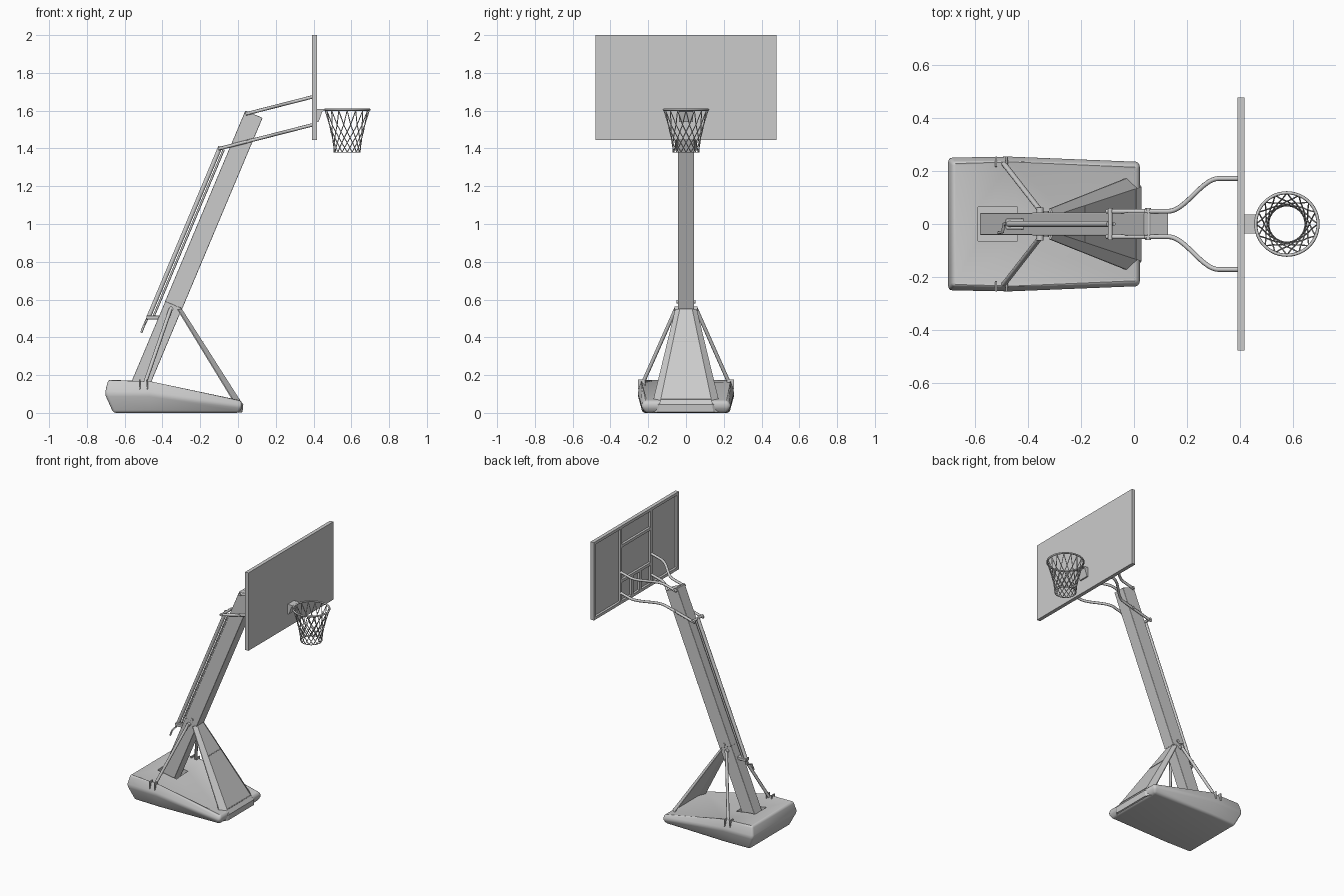
import bpy, bmesh, math
from mathutils import Vector

if "Cube" in bpy.data.objects:
    bpy.data.objects.remove(bpy.data.objects["Cube"], do_unlink=True)

grey = bpy.data.materials.new("light grey")
grey.use_nodes = True
COL = (0.6, 0.6, 0.6, 1)
grey.diffuse_color = COL
grey.node_tree.nodes["Principled BSDF"].inputs["Base Color"].default_value = COL


def add(name, data):
    ob = bpy.data.objects.new(name, data)
    bpy.context.collection.objects.link(ob)
    data.materials.append(grey)
    return ob


def activate(ob):
    bpy.ops.object.select_all(action='DESELECT')
    ob.select_set(True)
    bpy.context.view_layer.objects.active = ob


def loft(name, rings, bevel=0.0):
    """Closed solid through rings that all have the same point count."""
    bm = bmesh.new()
    vs = [[bm.verts.new(p) for p in r] for r in rings]
    n = len(vs[0])
    for a, b in zip(vs, vs[1:]):
        for i in range(n):
            j = (i + 1) % n
            bm.faces.new((a[i], a[j], b[j], b[i]))
    bm.faces.new(vs[0][::-1])
    bm.faces.new(vs[-1])
    bmesh.ops.recalc_face_normals(bm, faces=bm.faces)
    me = bpy.data.meshes.new(name)
    bm.to_mesh(me)
    bm.free()
    ob = add(name, me)
    if bevel:
        m = ob.modifiers.new("bevel", 'BEVEL')
        m.width, m.segments = bevel, 3
    return ob


def prism(name, profile, y0, y1, bevel=0.0):
    """Side profile in x and z, extruded across y."""
    return loft(name, [[(x, y, z) for x, z in profile] for y in (y0, y1)], bevel)


def box(name, x0, x1, y0, y1, z0, z1, bevel=0.0):
    return prism(name, [(x0, z0), (x1, z0), (x1, z1), (x0, z1)], y0, y1, bevel)


def tubes(name, paths, r, res=2, cyclic=False):
    """Round tubes swept along point paths."""
    cu = bpy.data.curves.new(name, 'CURVE')
    cu.dimensions = '3D'
    cu.bevel_depth, cu.bevel_resolution, cu.use_fill_caps = r, res, True
    for pts in paths:
        sp = cu.splines.new('POLY')
        sp.points.add(len(pts) - 1)
        for p, q in zip(sp.points, pts):
            p.co = (*q, 1)
        sp.use_cyclic_u = cyclic
    ob = add(name, cu)
    activate(ob)
    bpy.ops.object.convert(target='MESH')
    bpy.ops.object.shade_smooth_by_angle(angle=math.radians(50))
    return bpy.context.object


def outline(pts):
    """Mirror (x, half width, z) points into a closed plan ring."""
    return [(x, y, z) for x, y, z in pts] + [(x, -y, z) for x, y, z in pts[::-1]]


# Weighted base with a socket for the post
base = loft("base", [
    outline([(-0.66, 0.225, 0), (-0.46, 0.23, 0), (0.005, 0.215, 0)]),
    outline([(-0.705, 0.253, 0.10), (-0.47, 0.257, 0.10), (0.025, 0.24, 0.035)]),
    outline([(-0.688, 0.235, 0.175), (-0.46, 0.235, 0.175), (0.018, 0.22, 0.065)]),
], 0.014)
socket = box("socket_cutter", -0.59, -0.44, -0.065, 0.065, 0.10, 0.3)
socket.hide_render = True
cut = base.modifiers.new("socket", 'BOOLEAN')
cut.object, cut.operation = socket, 'DIFFERENCE'
activate(base)
for m in list(base.modifiers):
    bpy.ops.object.modifier_apply(modifier=m.name)
bpy.ops.object.shade_smooth_by_angle(angle=math.radians(30))
bpy.data.objects.remove(socket, do_unlink=True)

# Leaning post: lower sleeve and main beam
UP = Vector((0.388, 0.9217))
OUT = Vector((0.9217, -0.388))
FOOT = Vector((-0.56, 0.175))


def along(t, w):
    return tuple(FOOT + UP * t + OUT * w)


def post_part(name, t0, t1, w0, w1, y, bevel=0.003):
    return prism(name, [along(t0, w0), along(t0, w1), along(t1, w1), along(t1, w0)],
                 -y, y, bevel)


post_part("post_lower", -0.06, 0.47, 0, 0.097, 0.041)
post_part("post_upper", 0.45, 1.546, -0.001, 0.098, 0.043)

# Front guard panel: raised centre with folded-back sides
rings = []
for x, z, inner, outer, d in [(-0.30, 0.555, 0.032, 0.058, 0.018),
                              (0.012, 0.066, 0.135, 0.178, 0.03),
                              (0.028, 0.045, 0.14, 0.18, 0.03),
                              (0.024, 0.004, 0.143, 0.178, 0.03)]:
    bx, bz = x - d * 0.84, max(z - d * 0.54, 0.002)
    rings.append([(x, inner, z), (x, -inner, z), (bx, -outer, bz),
                  (bx - 0.006, -outer, bz), (x - 0.012, -inner, max(z - 0.006, 0.001)),
                  (x - 0.012, inner, max(z - 0.006, 0.001)),
                  (bx - 0.006, outer, bz), (bx, outer, bz)])
loft("guard_panel", rings)
for name, t, half in [("guard_seam_upper", 0.365, 0.068), ("guard_seam_lower", 0.985, 0.132)]:
    x, z = -0.30 + 0.312 * t, 0.555 - 0.489 * t
    tubes(name, [[(x, -half, z), (x, half, z)]], 0.0025)

# Side struts with foot brackets and post lugs
for side, s in (("left", 1), ("right", -1)):
    tubes(side + "_strut", [[(-0.495, s * 0.232, 0.15), (-0.355, s * 0.052, 0.555)]], 0.010)
    for i, x in enumerate((-0.525, -0.485)):
        box(f"{side}_strut_bracket_{i}", x, x + 0.008, s * 0.235 - 0.02, s * 0.235 + 0.02,
            0.125, 0.178, 0.003)
    tubes(side + "_strut_pin", [[(-0.53, s * 0.236, 0.15), (-0.47, s * 0.236, 0.15)]], 0.006)
    tubes(side + "_strut_lug", [[(-0.355, s * 0.035, 0.55), (-0.355, s * 0.062, 0.55)]], 0.013, 3)
    tubes(side + "_sleeve_bolt", [[(*along(0.47, 0.05)[:1], s * 0.03, along(0.47, 0.05)[1]),
                                   (*along(0.47, 0.05)[:1], s * 0.05, along(0.47, 0.05)[1])]], 0.01, 3)

# Curved lift arms, straight beside the post then splayed to the board


def arm(s, start, z_end):
    pts = [(start, s * 0.048, z_end - 0.255 * (0.395 - start))]
    for i in range(15):
        t = i / 14
        x = 0.13 + 0.19 * t
        y = 0.048 + 0.124 * (3 * t * t - 2 * t ** 3)
        pts.append((x, s * y, z_end - 0.255 * (0.395 - x)))
    return pts + [(0.395, s * 0.172, z_end)]


for side, s in (("left", 1), ("right", -1)):
    tubes(side + "_upper_arm", [arm(s, 0.04, 1.673)], 0.009)
    tubes(side + "_lower_arm", [arm(s, -0.105, 1.525)], 0.009)
for name, x, z in [("upper_arm_pin", 0.055, 1.587), ("lower_arm_pin", 0.05, 1.437),
                   ("lift_pin", -0.09, 1.405)]:
    tubes(name, [[(x, -0.06, z), (x, 0.06, z)]], 0.009)

# Height adjuster behind the post, with crank handle
tubes("adjuster_tube", [[(-0.472, 0, 0.51), (-0.093, 0, 1.41)]], 0.012, 3)
tubes("adjuster_rod", [[(-0.445, 0, 0.515), (-0.075, 0, 1.395)]], 0.006)
box("adjuster_bracket", -0.485, -0.40, -0.02, 0.02, 0.495, 0.515, 0.003)
tubes("crank_handle", [[(-0.475, 0, 0.51), (-0.492, 0, 0.475), (-0.497, -0.03, 0.465),
                        (-0.512, -0.033, 0.425)]], 0.006)

# Backboard panel and rear frame
H, Z0, Z1 = 0.478, 1.445, 2.0
box("backboard_panel", 0.407, 0.417, -H, H, Z0, Z1)
bars = {"frame_top": (-H, H, Z1 - 0.02, Z1), "frame_bottom": (-H, H, Z0, Z0 + 0.02),
        "frame_cross_upper": (-0.165, 0.165, 1.845, 1.865),
        "frame_cross_lower": (-0.165, 0.165, 1.595, 1.615)}
for side, s in (("left", 1), ("right", -1)):
    for name, y, z0, z1 in [("edge", H - 0.01, Z0, Z1), ("upright", 0.17, Z0, Z1),
                            ("rim_support", 0.045, Z0, 1.60)]:
        bars[f"frame_{side}_{name}"] = (s * y - 0.01, s * y + 0.01, z0, z1)
for name, (y0, y1, z0, z1) in bars.items():
    box(name, 0.391, 0.408, y0, y1, z0, z1)

# Rim, bracket and woven net
CX, RZ = 0.578, 1.605
prism("rim_bracket", [(0.416, 1.608), (0.462, 1.608), (0.462, 1.599), (0.446, 1.596),
                      (0.427, 1.54), (0.416, 1.54)], -0.036, 0.036)


def ring(r, z, n=48):
    return [(CX + r * math.cos(2 * math.pi * i / n), r * math.sin(2 * math.pi * i / n), z)
            for i in range(n)]


tubes("rim", [ring(0.118, RZ)], 0.006, 2, True)
N = 16
levels = [(1.602, 0.117), (1.525, 0.095), (1.488, 0.086), (1.457, 0.079),
          (1.43, 0.074), (1.405, 0.071), (1.38, 0.069)]
strands = []
for k in range(N):
    for d in (1, -1):
        strands.append([(CX + r * math.cos(math.pi * (2 * k + d * i) / N),
                         r * math.sin(math.pi * (2 * k + d * i) / N), z)
                        for i, (z, r) in enumerate(levels)])
tubes("net", strands, 0.0026, 1)
tubes("net_hem", [ring(0.069, 1.38, 32)], 0.0026, 1, True)
